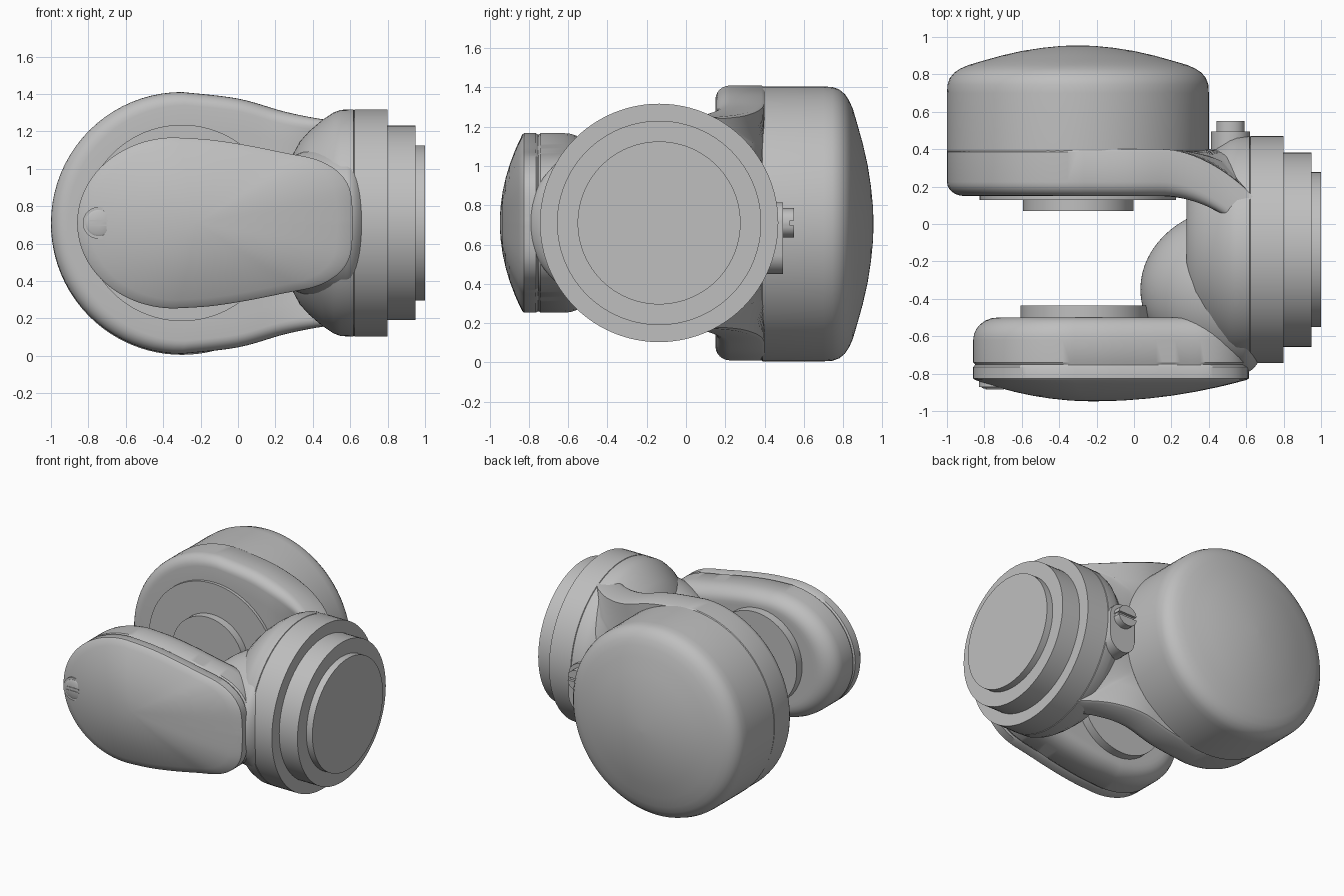
import bpy, bmesh
from math import cos, sin, pi
from mathutils import Vector

cube = bpy.data.objects.get("Cube")
if cube:
    bpy.data.objects.remove(cube)

grey = bpy.data.materials.new("satin grey")
grey.use_nodes = True
tone = (0.52, 0.52, 0.52, 1)
grey.diffuse_color = tone
grey.node_tree.nodes["Principled BSDF"].inputs["Base Color"].default_value = tone

MID = 0.71  # height of the main axis


def loft(name, rings, angle=0.6):
    """Skin a list of equal-length point rings and cap both ends."""
    bm = bmesh.new()
    loops = [[bm.verts.new(p) for p in ring] for ring in rings]
    n = len(loops[0])
    for a, b in zip(loops, loops[1:]):
        for i in range(n):
            j = (i + 1) % n
            bm.faces.new((a[i], a[j], b[j], b[i]))
    bm.faces.new(loops[0])
    bm.faces.new(loops[-1])
    bmesh.ops.recalc_face_normals(bm, faces=bm.faces)
    mesh = bpy.data.meshes.new(name)
    bm.to_mesh(mesh)
    bm.free()
    mesh.materials.append(grey)
    obj = bpy.data.objects.new(name, mesh)
    bpy.context.collection.objects.link(obj)
    bpy.ops.object.select_all(action="DESELECT")
    obj.select_set(True)
    bpy.context.view_layer.objects.active = obj
    bpy.ops.object.shade_smooth_by_angle(angle=angle)
    return obj


def lathe(name, profile, axis, u, v=MID, n=96):
    """Turn (position, radius) pairs about x (u = y) or y (u = x)."""
    rings = []
    for t, r in profile:
        ring = []
        for i in range(n):
            c, s = u + r * cos(2 * pi * i / n), v + r * sin(2 * pi * i / n)
            ring.append((t, c, s) if axis == "x" else (c, t, s))
        rings.append(ring)
    return loft(name, rings)


def spline(pts, steps=6):
    """Catmull-Rom curve through the points."""
    p = [Vector(q) for q in [pts[0]] + pts + [pts[-1]]]
    out = []
    for a, b, c, d in zip(p, p[1:], p[2:], p[3:]):
        for k in range(steps):
            t = k / steps
            out.append(b + (c - a) * t / 2 + (2 * a - 5 * b + 4 * c - d) * t * t / 2
                       + (3 * b - a - 3 * c + d) * t ** 3 / 2)
    return out + [p[-1]]


def teardrop(tip, cx, h, tail):
    """Closed (x, z offset) outline: round nose, tapering tail, mirrored in z."""
    nose = [Vector((cx - (cx - tip) * cos(a), h * sin(a)))
            for a in [pi / 2 * i / 20 for i in range(20)]]
    top = nose + spline([(cx, h)] + tail)
    low = [Vector((p.x, -p.y)) for p in reversed(top[1:]) if p.y > 1e-4]
    return top + low


def shell(name, outline, cx, layers, bend=0.0):
    """Stack scaled outlines along y; bend draws the tail edges forward."""
    rings = []
    for y, s in layers:
        ring = []
        for p in outline:
            x, z = cx + (p.x - cx) * s, p.y * s
            pull = bend * (max(0, x - 0.15) / 0.45) ** 2 * (z / 0.55) ** 2
            ring.append((x, y - pull, MID + z))
        rings.append(ring)
    return loft(name, rings)


def block(name, lo, hi):
    x0, y0, z0 = lo
    x1, y1, z1 = hi
    return loft(name, [[(x0, y, z0), (x1, y, z0), (x1, y, z1), (x0, y, z1)] for y in (y0, y1)])


def fillet(y, depth, inset, n=6):
    """Quarter-round layers from an inset face at y out to full size."""
    return [(y + depth * (1 - cos(a)), 1 - inset * (1 - sin(a)))
            for a in [pi / 2 * i / n for i in range(n + 1)]]


flat = [0.02, 0.2, 0.4, 0.6, 0.75]

# Stepped mounting flange with a rounded shoulder
lathe("flange_barrel", [
    (0.28, 0.02), (0.28, 0.33), (0.295, 0.37), (0.33, 0.435), (0.38, 0.49), (0.45, 0.55),
    (0.51, 0.59), (0.55, 0.605), (0.617, 0.607), (0.62, 0.601), (0.623, 0.607),
    (0.80, 0.607), (0.80, 0.52), (0.95, 0.52), (0.95, 0.415), (1.0, 0.415), (1.0, 0.02)],
    "x", -0.137)

# Rounded web joining the flange to the front arm
lathe("inner_web", [(0.0, 0.0)] and
      [(-0.35 - 0.45 * cos(pi * i / 32), max(0.002, 0.42 * sin(pi * i / 32))) for i in range(33)],
      "y", 0.58)
web = bpy.data.objects["inner_web"]
for vert in web.data.vertices:
    vert.co.x = 0.58 + (vert.co.x - 0.58) * (1.3 if vert.co.x < 0.58 else 0.4)

# Rear drum
lathe("rear_drum", [
    (0.30, 0.02), (0.30, 0.68), (0.38, 0.69), (0.39, 0.70), (0.70, 0.70), (0.745, 0.697),
    (0.78, 0.685), (0.81, 0.66), (0.83, 0.63), (0.85, 0.585), (0.872, 0.51), (0.90, 0.41),
    (0.925, 0.3), (0.942, 0.19), (0.952, 0.09), (0.955, 0.01)], "y", -0.3, 0.705)

# Rear arm, blending into the barrel
rear = teardrop(-1.0, -0.3, 0.70, [
    (0.0, 0.665), (0.25, 0.595), (0.45, 0.555), (0.6, 0.54), (0.68, 0.53),
    (0.69, 0.35), (0.69, 0.0)])
shell("rear_arm", rear, -0.1,
      [(0.15, s) for s in flat] + fillet(0.15, 0.075, 0.10)
      + [(0.385, 1), (0.40, 0.985)] + [(0.40, s) for s in reversed(flat)], bend=0.23)
lathe("rear_bearing_plate", [(0.2, 0.01), (0.2, 0.525), (0.128, 0.525), (0.128, 0.01)], "y", -0.3)
lathe("rear_bearing_hub", [(0.2, 0.01), (0.2, 0.295), (0.07, 0.295), (0.07, 0.01)], "y", -0.298)

# Front arm with its domed cover
front = teardrop(-0.86, -0.34, 0.457, [
    (-0.15, 0.445), (0.05, 0.415), (0.25, 0.375), (0.4, 0.345), (0.5, 0.3), (0.57, 0.235),
    (0.605, 0.15), (0.615, 0.0)])
shell("front_arm", front, -0.2,
      [(-0.5, s) for s in flat] + list(
          (y, s) for y, s in [(-0.5 - (q + 0.5), w) for q, w in fillet(-0.5, 0.12, 0.2)])
      + [(-0.74, 1), (-0.75, 0.985), (-0.78, 0.985), (-0.78, 0.02)])
shell("front_cover", front, -0.22,
      [(-0.75, 0.02), (-0.75, 0.98), (-0.765, 1), (-0.825, 1)]
      + [(-0.83 - 0.118 * (1 - s * s), s) for s in (0.985, 0.9, 0.8, 0.65, 0.5, 0.35, 0.2, 0.1, 0.02)])
lathe("front_bearing_hub", [(-0.6, 0.01), (-0.6, 0.345), (-0.437, 0.345), (-0.437, 0.01)], "y", -0.262)

# Slotted screw in the cover
lathe("cover_screw_seat", [(-0.8, 0.01), (-0.8, 0.085), (-0.872, 0.085), (-0.872, 0.01)], "y", -0.745, n=40)
lathe("cover_screw", [(-0.8, 0.01), (-0.8, 0.07), (-0.874, 0.07), (-0.88, 0.06), (-0.88, 0.01)],
      "y", -0.745, n=40)
for z in (-0.012, 0.012):
    block("cover_screw_slot_edge", (-0.795, -0.884, MID + z - 0.003), (-0.695, -0.87, MID + z + 0.003))

# Stadium-shaped lug on the back of the barrel with a slotted screw
lug = []
for i in range(32):
    a = 2 * pi * (i + 0.5) / 32
    lug.append((0.517 + 0.105 * cos(a), (0.71 if sin(a) > 0 else 0.555) + 0.105 * sin(a)))
loft("rear_lug", [[(x, y, z) for x, z in lug] for y in (0.3, 0.495)])
for side in (-1, 1):
    half = []
    for i in range(17):
        a = pi * i / 16
        half.append((0.515 + 0.075 * cos(a), MID + side * (0.012 + 0.063 * sin(a))))
    loft("rear_screw_head", [[(x, y, z) for x, z in half] for y in (0.48, 0.55)])
lathe("rear_screw_core", [(0.48, 0.01), (0.48, 0.07), (0.53, 0.07), (0.53, 0.01)], "y", 0.515, n=32)
